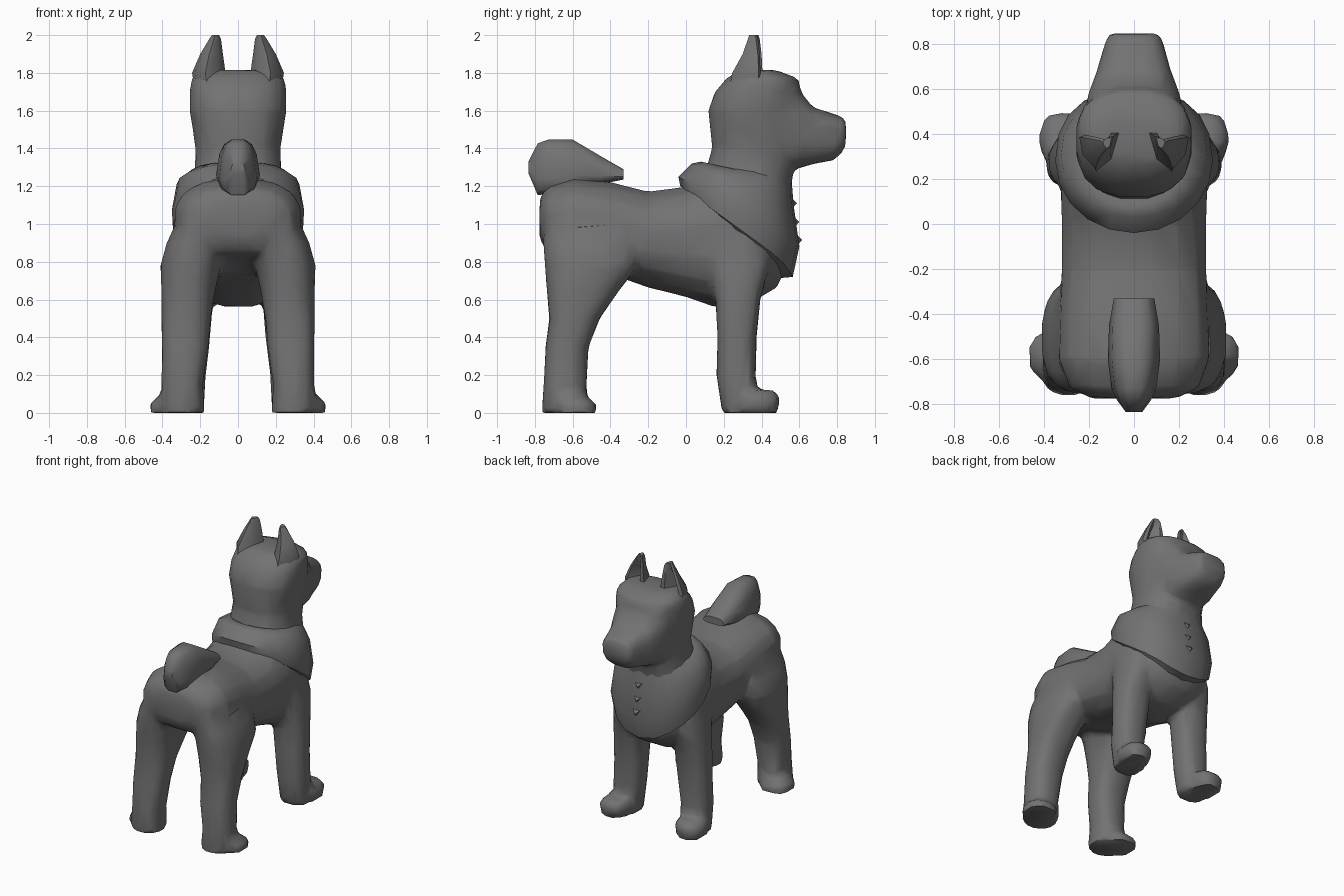
import bpy, bmesh, math

if "Cube" in bpy.data.objects:
    bpy.data.objects.remove(bpy.data.objects["Cube"])


def finish(name, bm):
    bmesh.ops.recalc_face_normals(bm, faces=bm.faces)
    me = bpy.data.meshes.new(name)
    bm.to_mesh(me)
    bm.free()
    ob = bpy.data.objects.new(name, me)
    bpy.context.collection.objects.link(ob)
    return ob


def select(*obs):
    bpy.ops.object.select_all(action='DESELECT')
    for o in obs:
        o.select_set(True)
    bpy.context.view_layer.objects.active = obs[0]


def skin(name, rings):
    """Bridge a list of equal-length point rings and cap both ends."""
    bm = bmesh.new()
    rows = [[bm.verts.new(p) for p in r] for r in rings]
    n = len(rows[0])
    for a, b in zip(rows, rows[1:]):
        for i in range(n):
            j = (i + 1) % n
            bm.faces.new((a[i], a[j], b[j], b[i]))
    bm.faces.new(rows[0])
    bm.faces.new(rows[-1])
    return finish(name, bm)


def oval(rx, ry, n, p):
    """Rounded-box outline: p=2 is an ellipse, larger is squarer."""
    pts = []
    for i in range(n):
        t = 2 * math.pi * (i + 0.5) / n
        c, s = math.cos(t), math.sin(t)
        pts.append((rx * math.copysign(abs(c) ** (2 / p), c),
                    ry * math.copysign(abs(s) ** (2 / p), s)))
    return pts


def loft_y(name, secs, n=16, p=2.4, taper=0):
    # sections: y, bottom z, top z, half width; taper narrows the top
    return skin(name, [[(u * (1 - taper * v / (hi - lo)), y, (lo + hi) / 2 + v)
                        for u, v in oval(w, (hi - lo) / 2, n, p)] for y, lo, hi, w in secs])


def loft_z(name, secs, side=1, n=16, p=2.5):
    # sections: z, centre x, centre y, half width, half depth
    return skin(name, [[(side * (x + u), y + v, z) for u, v in oval(rx, ry, n, p)]
                       for z, x, y, rx, ry in secs])


# Torso
parts = [loft_y("body", [
    (-.775, .92, 1.14, .19), (-.73, .84, 1.2, .29), (-.6, .82, 1.245, .34),
    (-.4, .73, 1.225, .335), (-.2, .66, 1.175, .325), (0, .61, 1.2, .325),
    (.15, .555, 1.28, .33), (.35, .58, 1.28, .325), (.48, .66, 1.22, .25),
    (.54, .78, 1.12, .15)])]

# Neck, skull and muzzle
parts.append(loft_z("skull", [
    (1.0, 0, .32, .27, .21), (1.2, 0, .325, .255, .235), (1.3, 0, .34, .23, .235),
    (1.4, 0, .36, .228, .225), (1.5, 0, .365, .243, .24), (1.6, 0, .36, .26, .245),
    (1.7, 0, .38, .26, .23), (1.77, 0, .405, .25, .195), (1.815, 0, .38, .2, .1)]))
parts.append(loft_y("muzzle", [
    (.4, 1.32, 1.76, .22), (.56, 1.295, 1.745, .21), (.61, 1.295, 1.7, .195),
    (.67, 1.315, 1.62, .17), (.78, 1.335, 1.585, .138), (.825, 1.375, 1.57, .125),
    (.847, 1.42, 1.545, .11)], p=3))

# Legs and outward-turned paws
for s in (-1, 1):
    parts.append(loft_z("hind_leg", [
        (0, .295, -.645, .12, .12), (.15, .295, -.64, .11, .115), (.35, .28, -.63, .125, .115),
        (.5, .275, -.59, .133, .135), (.65, .263, -.545, .145, .195), (.78, .25, -.5, .163, .25),
        (.9, .225, -.5, .155, .26), (1.12, .15, -.5, .125, .24)], s))
    parts.append(loft_z("front_leg", [
        (0, .285, .29, .105, .1), (.2, .28, .265, .11, .105), (.4, .265, .27, .12, .105),
        (.6, .255, .275, .125, .12), (.8, .235, .28, .12, .17), (1.0, .19, .25, .13, .17)], s))
    parts.append(loft_z("hind_paw", [
        (0, .355, -.585, .115, .115), (.05, .355, -.585, .115, .11), (.09, .34, -.61, .08, .08)], s))
    parts.append(loft_z("front_paw", [
        (0, .315, .375, .1, .11), (.08, .315, .38, .108, .12), (.12, .305, .37, .085, .1)], s))

# Fuse the body masses into one softly faceted skin
select(*parts)
bpy.ops.object.join()
body = bpy.context.object
m = body.modifiers.new("fuse", 'REMESH')
m.mode, m.voxel_size = 'VOXEL', .02
m = body.modifiers.new("soften", 'SMOOTH')
m.factor, m.iterations = .5, 5
m = body.modifiers.new("facet", 'DECIMATE')
m.ratio = .06
select(body)
bpy.ops.object.convert(target='MESH')

# Ears: tapering hoods with a scooped front
ears = []
for s in (-1, 1):
    rings = []
    for z, x0, x1, y0, y1, scoop in ((1.68, .06, .225, .22, .4, .02), (1.8, .066, .243, .245, .405, .09),
                                     (1.9, .08, .2, .3, .4, .06), (1.98, .09, .152, .328, .39, .02),
                                     (2.0, .1, .138, .335, .383, 0)):
        w = x1 - x0
        rings.append([(s * x, y, z) for x, y in (
            (x0, y1), (x0 + w * .2, y1), (x0 + w * .5, y1 - scoop), (x1 - w * .15, y1 - .01),
            (x1, y1 - .02), (x1 - w * .08, y0 + (y1 - y0) * .4), (x0 + w * .6, y0),
            (x0 + w * .2, y0 + (y1 - y0) * .25))])
    ears.append(skin("ear", rings))

# Tail curled forward over the rump
tail = loft_y("tail", [
    (-.33, 1.235, 1.29, .085), (-.45, 1.21, 1.36, .105), (-.6, 1.18, 1.45, .11),
    (-.73, 1.155, 1.45, .095), (-.785, 1.15, 1.43, .07), (-.835, 1.27, 1.33, .035)],
    n=12, p=3, taper=.4)

# Scarf round the neck, drooping to a point on the chest
rings = []
for yb, zb, yf, zf, rx, droop in (
        (.13, 1.30, .55, 1.27, .215, 0), (.08, 1.33, .56, 1.22, .25, 0),
        (.03, 1.32, .57, 1.1, .325, 0), (-.04, 1.25, .6, .9, .35, .02),
        (-.03, 1.2, .565, .77, .345, .05), (.05, 1.16, .46, .74, .29, .03)):
    ring = []
    for i in range(20):
        t = 2 * math.pi * i / 20
        c, s = math.cos(t), math.sin(t)
        q = 2.35 if c > 0 else 2
        u = math.copysign(abs(s) ** (2 / q), s)
        v = math.copysign(abs(c) ** (2 / q), c)
        ring.append((rx * u, (yb + yf) / 2 + (yf - yb) / 2 * v,
                     (zb + zf) / 2 + (zf - zb) / 2 * v - droop * max(c, 0) ** 6))
    rings.append(ring)
scarf = skin("scarf", rings)

# Three pointed studs down the chest
studs = []
for y, z in ((.568, 1.12), (.58, 1.02), (.595, .925)):
    bm = bmesh.new()
    base = [bm.verts.new((x, y - .03, z + dz)) for x, dz in ((-.06, .04), (.06, .04), (0, -.06))]
    tip = bm.verts.new((0, y + .02, z - .01))
    bm.faces.new(base)
    for i in range(3):
        bm.faces.new((base[i], base[(i + 1) % 3], tip))
    studs.append(finish("chest_stud", bm))

# Dark grey surface, smooth shading with crisp creases
grey = bpy.data.materials.new("dark_grey")
grey.diffuse_color = (.17, .17, .17, 1)
grey.use_nodes = True
grey.node_tree.nodes["Principled BSDF"].inputs["Base Color"].default_value = grey.diffuse_color
for o in (body, tail, scarf, *ears, *studs):
    o.data.materials.clear()
    o.data.materials.append(grey)
select(body, tail, scarf, *ears)
bpy.ops.object.shade_smooth_by_angle(angle=math.radians(45))
